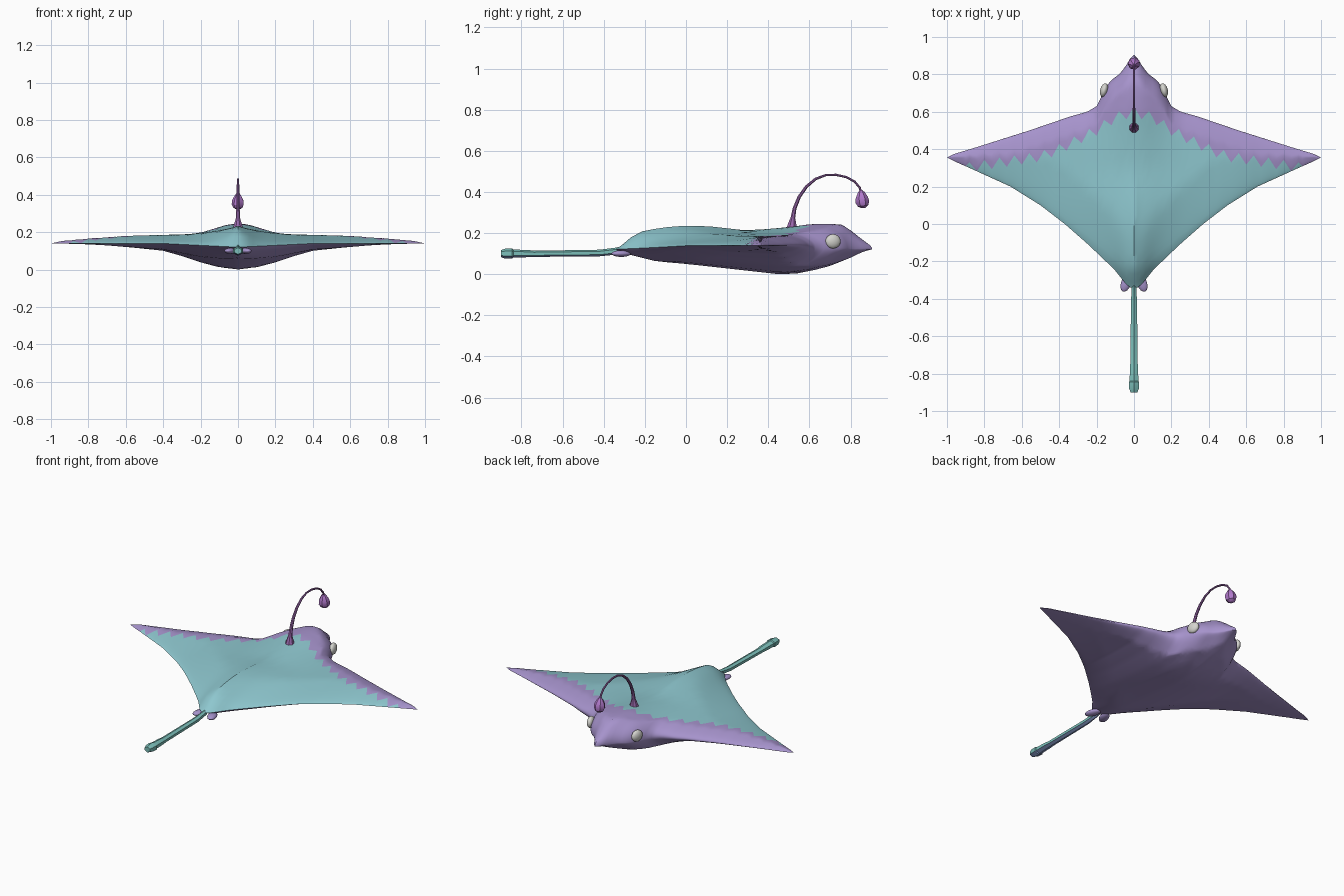
import bpy, bmesh, math
from mathutils import Vector

if "Cube" in bpy.data.objects:
    bpy.data.objects.remove(bpy.data.objects["Cube"])


def material(name, r, g, b):
    m = bpy.data.materials.new(name)
    m.use_nodes = True
    m.diffuse_color = (r, g, b, 1)
    bsdf = m.node_tree.nodes["Principled BSDF"]
    bsdf.inputs["Base Color"].default_value = (r, g, b, 1)
    bsdf.inputs["Roughness"].default_value = 0.8
    return m


TEAL = material("teal back", .27, .57, .62)
PURPLE = material("lilac skin", .38, .29, .60)
TAIL = material("sea green tail", .20, .52, .49)
SLATE = material("slate blue tail underside", .26, .35, .62)
STALK = material("plum stalk", .33, .14, .42)
BULB = material("violet bulb", .44, .19, .60)
EYE = material("pale grey eye", .66, .66, .62)


def finish(name, bm, mats, angle=40):
    bmesh.ops.remove_doubles(bm, verts=bm.verts, dist=1e-4)
    bmesh.ops.recalc_face_normals(bm, faces=bm.faces)
    me = bpy.data.meshes.new(name)
    bm.to_mesh(me)
    bm.free()
    for m in mats:
        me.materials.append(m)
    me.shade_smooth()
    me.set_sharp_from_angle(angle=math.radians(angle))
    ob = bpy.data.objects.new(name, me)
    bpy.context.collection.objects.link(ob)
    return ob


def clamp(t):
    return max(0.0, min(1.0, t))


def lerp(pts, t):
    """Piecewise linear profile lookup."""
    if t <= pts[0][0]:
        return pts[0][1]
    for (a, p), (b, q) in zip(pts, pts[1:]):
        if t <= b:
            return p + (q - p) * (t - a) / (b - a)
    return pts[-1][1]


# Outline of one half, as y against distance from the centre line
LEAD = [(0, .905), (.02, .885), (.05, .835), (.08, .80), (.12, .77), (.15, .735),
        (.17, .69), (.2, .63), (.25, .6), (.34, .575), (.56, .5), (.86, .405),
        (.96, .375), (1, .355)]
TRAIL = [(0, -.345), (.03, -.335), (.06, -.3), (.1, -.25), (.15, -.2), (.25, -.105),
         (.37, 0), (.5, .1), (.66, .2), (.88, .3), (.96, .335), (1, .355)]
BORDER = [(0, .6), (.1, .57), (.2, .5), (.4, .4), (.5, .36), (.7, .33), (1, .285)]
# Heights along the centre line, and thickness across the span
BACK = [(-.35, .125), (-.3, .15), (-.25, .195), (-.2, .213), (-.1, .228), (0, .236),
        (.1, .234), (.3, .212), (.5, .228), (.6, .243), (.7, .245), (.76, .24),
        (.82, .2), (.86, .17), (.91, .13)]
KEEL = [(-.35, .08), (0, .05), (.2, .028), (.45, 0), (.53, .002), (.6, .014),
        (.7, .04), (.8, .08), (.91, .12)]
WING = [(0, .06), (.2, .058), (.4, .046), (.6, .04), (.8, .027), (.94, .014), (1, 0)]
SAG = [(0, 1), (.1, .9), (.2, .7), (.3, .46), (.4, .28), (.6, .14), (.8, .06), (1, 0)]


def heights(x, y):
    a = abs(x)
    lead, trail = lerp(LEAD, a), lerp(TRAIL, a)
    dl, dt, chord = max(0, lead - y), max(0, y - trail), lead - trail + .001
    edge = .12 + .02 * clamp(a / .4)
    front = math.sqrt(clamp(dl / min(.1, chord * .4)))
    wing = front * clamp(dt / min(.3, chord * .6)) ** .7
    spread = .07 + .09 * clamp((y + .25) / .4)
    ridge = .25 * clamp((.45 - y) / .3)
    hump = max(0, lerp(BACK, y) - .12 - .06 * wing) * front * math.sqrt(clamp(dt / .06))
    hump *= (1 - ridge) * math.exp(-(a / spread) ** 2) + ridge * math.exp(-a / .025)
    top = edge + lerp(WING, a) * wing + hump
    sag = max(0, .12 - lerp(KEEL, y)) * lerp(SAG, a)
    bottom = edge - (sag + .02 * clamp(a / .4) * lerp(SAG, a)) * front * clamp(dt / .2) ** .6
    return top, bottom


# Body and wings: columns across the span, with one row on the jagged colour border
bm = bmesh.new()
REAR, FORE, HALF = 14, 16, 50
columns = []
for i in range(-HALF, HALF + 1):
    x = i / HALF
    a = abs(x)
    lead, trail = lerp(LEAD, a), lerp(TRAIL, a)
    zigzag = abs(abs(i) % 4 - 2) - 1
    mid = max(trail, min(lead, lerp(BORDER, a) + .028 * zigzag))
    ys = [trail + (mid - trail) * (j / REAR) ** 1.3 for j in range(REAR)]
    ys += [mid + (lead - mid) * math.sin(j / FORE * math.pi / 2) for j in range(FORE + 1)]
    pairs = [(y, heights(x, y)) for y in ys]
    columns.append([[bm.verts.new((x, y, h[side])) for y, h in pairs] for side in (0, 1)])
for left, right in zip(columns, columns[1:]):
    for side in (0, 1):
        for j in range(REAR + FORE):
            f = bm.faces.new((left[side][j], right[side][j],
                              right[side][j + 1], left[side][j + 1]))
            f.material_index = 0 if side == 0 and j < REAR else 1
finish("ray_body", bm, [TEAL, PURPLE])


def tube(name, rings, sides, mats, under=None, angle=40):
    """Loft along the centre plane; each ring is y, z, half width, half height."""
    bm = bmesh.new()
    pts = [Vector((0, r[0], r[1])) for r in rings]
    loops = []
    for k, r in enumerate(rings):
        d = (pts[min(k + 1, len(pts) - 1)] - pts[max(k - 1, 0)]).normalized()
        up = d.cross(Vector((1, 0, 0)))
        loop = []
        for s in range(sides):
            t = 2 * math.pi * (s + .5) / sides
            p = pts[k] + up * (r[3] * math.sin(t))
            p.x = r[2] * math.cos(t)
            loop.append(bm.verts.new(p))
        loops.append(loop)
    for a, b in zip(loops, loops[1:]):
        for s in range(sides):
            n = (s + 1) % sides
            bm.faces.new((a[s], a[n], b[n], b[s]))
    bm.faces.new(loops[0])
    bm.faces.new(loops[-1])
    bmesh.ops.recalc_face_normals(bm, faces=bm.faces)
    if under:
        for f in bm.faces:
            f.material_index = int(f.normal.z < under)
    return finish(name, bm, mats, angle)


# Tail with a blunt, thicker tip
tube("tail", [(-.26, .13, .01, .015), (-.34, .112, .014, .017), (-.42, .103, .019, .016),
              (-.74, .099, .022, .015), (-.76, .1, .025, .017), (-.84, .1, .027, .02),
              (-.845, .1, .032, .025), (-.88, .1, .03, .024), (-.9, .1, .021, .017)],
     6, [TAIL, SLATE], under=-.2, angle=30)

# Lure: arched stalk with a flared root and a hanging bulb
arch = [(.515, .225, .028), (.517, .25, .02), (.52, .275, .012), (.528, .32, .01),
        (.55, .375, .009), (.585, .425, .008), (.63, .463, .007), (.68, .482, .006),
        (.73, .483, .006), (.78, .472, .006), (.82, .45, .006), (.845, .42, .006),
        (.853, .395, .006)]
tube("lure_stalk", [(y, z, r, r) for y, z, r in arch], 8, [STALK])
drop = [(.85, .408, .008), (.852, .396, .018), (.855, .372, .031), (.858, .35, .034),
        (.861, .332, .026), (.862, .322, .01)]
tube("lure_bulb", [(y, z, r, r) for y, z, r in drop], 7, [BULB], angle=30)


def ellipsoid(name, place, size, turn, mat):
    bm = bmesh.new()
    bmesh.ops.create_uvsphere(bm, u_segments=16, v_segments=10, radius=1)
    ob = finish(name, bm, [mat])
    ob.location, ob.scale, ob.rotation_euler = place, size, (0, 0, turn)


# Eyes and the small fins beside the tail root
for side, word in ((1, "left"), (-1, "right")):
    ellipsoid(word + "_eye", (side * .16, .715, .16), (.021, .038, .035), side * .25, EYE)
    ellipsoid(word + "_rear_fin", (side * .042, -.315, .1), (.027, .05, .016),
              side * .35, PURPLE)
